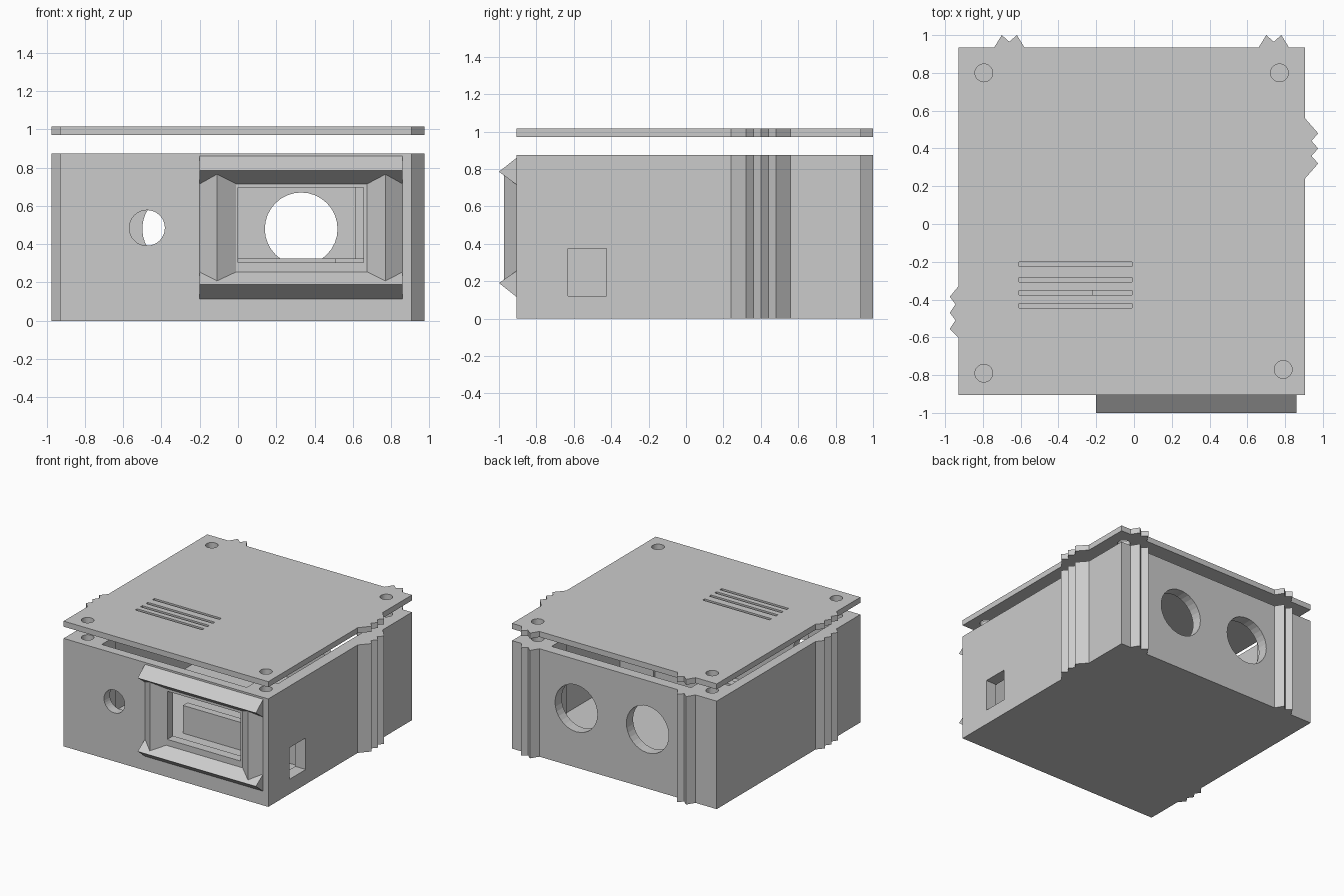
import bpy, bmesh, math
from mathutils import Matrix, Vector

old = bpy.data.objects.get("Cube")
if old:
    bpy.data.objects.remove(old, do_unlink=True)

grey = bpy.data.materials.new("plain grey")
grey.use_nodes = True
colour = (0.6, 0.6, 0.6, 1)
grey.diffuse_color = colour
grey.node_tree.nodes["Principled BSDF"].inputs["Base Color"].default_value = colour


def finish(name, bm):
    bmesh.ops.recalc_face_normals(bm, faces=bm.faces[:])
    mesh = bpy.data.meshes.new(name)
    bm.to_mesh(mesh)
    bm.free()
    mesh.materials.append(grey)
    ob = bpy.data.objects.new(name, mesh)
    bpy.context.collection.objects.link(ob)
    return ob


def extrude(name, points, offset):
    """Closed 3D outline pushed along an offset."""
    bm = bmesh.new()
    face = bm.faces.new([bm.verts.new(p) for p in points])
    new = bmesh.ops.extrude_face_region(bm, geom=[face])["geom"]
    verts = [g for g in new if isinstance(g, bmesh.types.BMVert)]
    bmesh.ops.translate(bm, verts=verts, vec=Vector(offset))
    return finish(name, bm)


def slab(name, outline, low, high):
    return extrude(name, [(x, y, low) for x, y in outline], (0, 0, high - low))


def box(name, x0, x1, y0, y1, z0, z1):
    return slab(name, [(x0, y0), (x1, y0), (x1, y1), (x0, y1)], z0, z1)


def cylinder(name, centre, radius, depth, axis="Z"):
    bm = bmesh.new()
    turn = Matrix.Rotation(math.pi / 2, 4, "X") if axis == "Y" else Matrix()
    bmesh.ops.create_cone(bm, cap_ends=True, segments=32, radius1=radius, radius2=radius,
                          depth=depth, matrix=Matrix.Translation(centre) @ turn)
    return finish(name, bm)


def cut(target, cutters):
    for cutter in cutters:
        cutter.hide_render = True
        mod = target.modifiers.new("cut", "BOOLEAN")
        mod.operation = "DIFFERENCE"
        mod.solver = "EXACT"
        mod.object = cutter
        bpy.context.view_layer.objects.active = target
        bpy.ops.object.modifier_apply(modifier=mod.name)
        bpy.data.objects.remove(cutter, do_unlink=True)


# Plan outline shared by the box and lid, with zigzag ridges
L, R, F, B = -0.93, 0.905, -0.905, 0.935
right_ridge = [(R, 0.24), (0.975, 0.32), (0.94, 0.36), (0.975, 0.4),
               (0.94, 0.44), (0.975, 0.48), (R, 0.56)]
back_ridge = [(0.08, 0), (0.04, 0.065), (0, 0.03), (-0.04, 0.065), (-0.08, 0)]
left_ridge = [(L, -0.33), (-0.975, -0.385), (-0.945, -0.425), (-0.975, -0.47),
              (-0.945, -0.51), (-0.975, -0.555), (L, -0.6)]
outline = [(L, F), (R, F)] + right_ridge + [(R, B)]
for centre in (0.74, -0.66):
    outline += [(centre + 1.0 * dx, B + dy) for dx, dy in back_ridge]
outline += [(L, B)] + left_ridge

screws = [(-0.795, 0.8), (0.77, 0.8), (-0.795, -0.79), (0.79, -0.77)]

# Box body with a cavity that leaves corner posts
body = slab("box_body", outline, 0, 0.875)
x0, x1, y0, y1 = -0.85, 0.81, -0.83, 0.85
cavity = [(-0.64, y0), (0.66, y0), (0.66, -0.65), (x1, -0.65), (x1, 0.66), (0.61, 0.66),
          (0.61, y1), (-0.64, y1), (-0.64, 0.66), (x0, 0.66), (x0, -0.65), (-0.64, -0.65)]
cutters = [slab("cavity_cutter", cavity, 0.1, 1.2),
           box("window_cutter", 0, 0.655, -1.2, -0.75, 0.305, 0.695),
           box("side_port_cutter", 0.75, 1.2, -0.63, -0.425, 0.12, 0.375),
           cylinder("front_hole_cutter", (-0.475, -0.9, 0.485), 0.093, 0.4, "Y")]
for x in (0.33, -0.31):
    cutters.append(cylinder("back_hole_cutter", (x, 0.9, 0.48), 0.19, 0.4, "Y"))
for x, y in screws:
    cutters.append(cylinder("screw_cutter", (x, y, 0.8), 0.047, 0.9))
cut(body, cutters)

# Lid floating above, with vent slots and screw holes
lid = slab("lid", outline, 0.97, 1.015)
cutters = [cylinder("lid_screw_cutter", (x, y, 1), 0.047, 0.4) for x, y in screws]
for y in (-0.212, -0.295, -0.365, -0.432):
    cutters.append(box("vent_cutter", -0.61, -0.01, y - 0.012, y + 0.012, 0.8, 1.2))
cut(lid, cutters)

# Low inner walls
box("inner_wall_long", -0.22, 0.51, -0.39, -0.33, 0.09, 0.325)
box("inner_wall_short", 0.51, 0.82, -0.37, -0.31, 0.09, 0.325)

# Window surround of four triangular ribs
for name, low, apex, high in (("upper_rib", 0.715, 0.785, 0.86), ("lower_rib", 0.115, 0.19, 0.255)):
    extrude(name, [(-0.2, F, low), (-0.2, -1, apex), (-0.2, F, high)], (1.06, 0, 0))
for name, low, apex, high in (("right_rib", -0.2, -0.11, -0.01), ("left_rib", 0.675, 0.77, 0.86)):
    extrude(name, [(low, F, 0.205), (apex, -0.973, 0.205), (high, F, 0.205)], (0, 0, 0.56))
